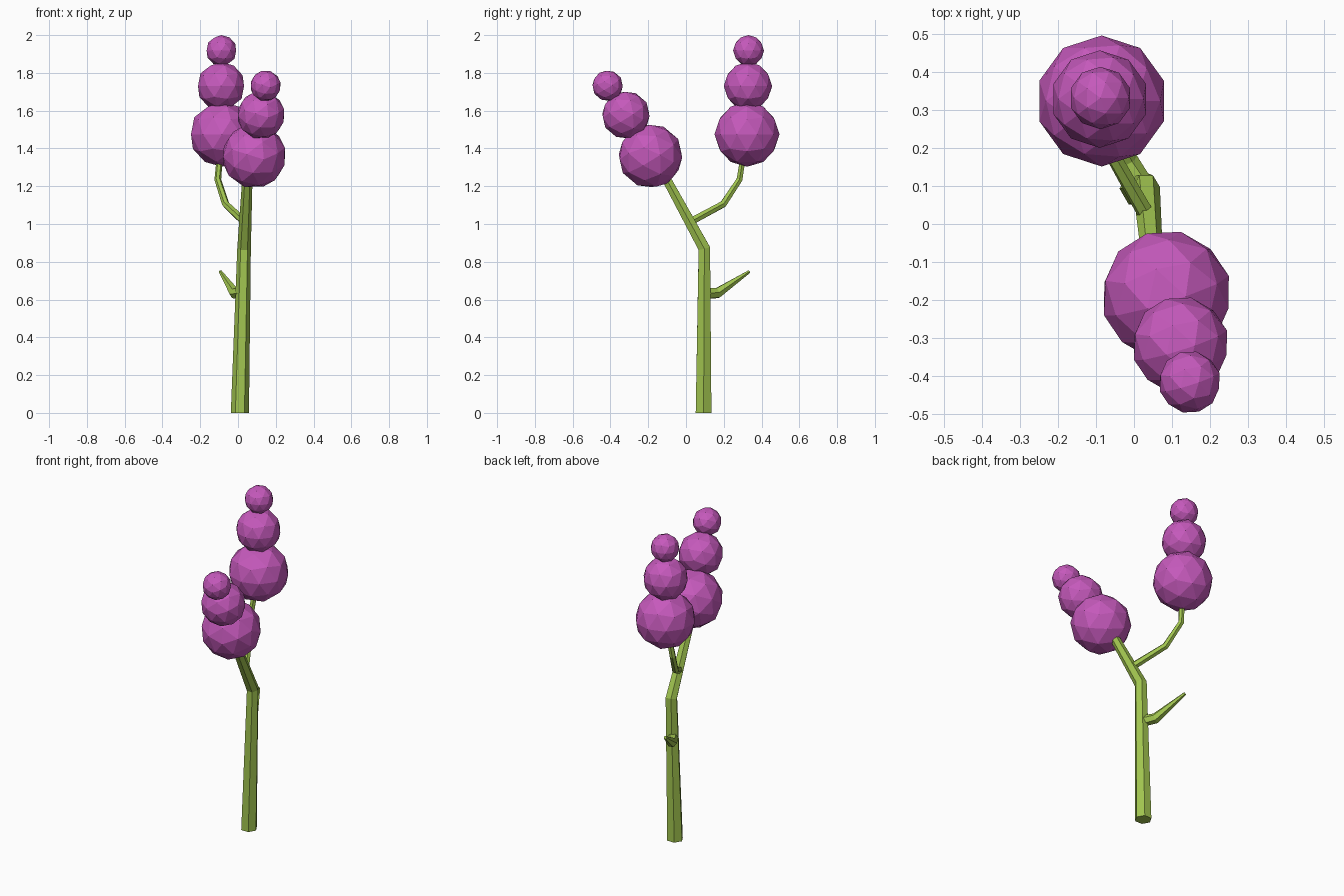
import bpy, bmesh, math
from mathutils import Vector

if "Cube" in bpy.data.objects:
    bpy.data.objects.remove(bpy.data.objects["Cube"])


def material(name, color):
    m = bpy.data.materials.new(name)
    m.diffuse_color = (*color, 1)
    m.use_nodes = True
    m.node_tree.nodes["Principled BSDF"].inputs["Base Color"].default_value = m.diffuse_color
    return m


GREEN = material("stem_green", (0.36, 0.56, 0.08))
PURPLE = material("blossom_purple", (0.56, 0.10, 0.50))


def finish(bm, name, mat):
    mesh = bpy.data.meshes.new(name)
    bm.to_mesh(mesh)
    bm.free()
    mesh.materials.append(mat)
    obj = bpy.data.objects.new(name, mesh)
    bpy.context.collection.objects.link(obj)
    return obj


def tube(name, path, sides):
    """Faceted tapering tube through (x, y, z, radius) points."""
    bm = bmesh.new()
    pts = [Vector(p[:3]) for p in path]
    rings = []
    for i, p in enumerate(pts):
        t = Vector((0, 0, 0))
        if i > 0:
            t += (p - pts[i - 1]).normalized()
        if i < len(pts) - 1:
            t += (pts[i + 1] - p).normalized()
        if i == 0 and p.z == 0:
            t = Vector((0, 0, 1))  # flat foot on the ground
        t.normalize()
        u = (Vector((1, 0, 0)) - t * t.x).normalized()
        v = t.cross(u)
        ring = []
        for k in range(sides):
            a = math.tau * k / sides
            ring.append(bm.verts.new(p + path[i][3] * (u * math.cos(a) + v * math.sin(a))))
        rings.append(ring)
    for a, b in zip(rings, rings[1:]):
        for k in range(sides):
            n = (k + 1) % sides
            bm.faces.new((a[k], a[n], b[n], b[k]))
    bm.faces.new(rings[0][::-1])
    bm.faces.new(rings[-1])
    return finish(bm, name, GREEN)


def blossom(name, balls, axis):
    """Stack of faceted balls whose poles follow the given axis."""
    turn = Vector((0, 0, 1)).rotation_difference(Vector(axis))
    for i, (x, y, z, r) in enumerate(balls):
        bm = bmesh.new()
        bmesh.ops.create_icosphere(bm, subdivisions=2, radius=r)
        obj = finish(bm, f"{name}_ball_{i + 1}", PURPLE)
        obj.location = (x, y, z)
        obj.rotation_mode = 'QUATERNION'
        obj.rotation_quaternion = turn


# Main stem, bending forward into the lower blossom
tube("main_stem", [(0.01, 0.093, 0, 0.048), (0.032, 0.097, 0.87, 0.036),
                   (0.05, -0.11, 1.25, 0.027)], 6)
# Side branch carrying the rear blossom
tube("side_branch", [(0.035, 0.02, 1.01, 0.022), (-0.065, 0.197, 1.105, 0.02),
                     (-0.107, 0.283, 1.235, 0.018), (-0.095, 0.305, 1.37, 0.016)], 6)
# Bare twig
tube("twig", [(0.02, 0.1, 0.632, 0.032), (-0.018, 0.165, 0.634, 0.03),
              (-0.093, 0.335, 0.748, 0.009)], 6)

# Blossom clusters
blossom("rear_blossom", [(-0.085, 0.323, 1.475, 0.172), (-0.09, 0.328, 1.73, 0.128),
                         (-0.088, 0.331, 1.918, 0.082)], (0, 0, 1))
blossom("front_blossom", [(0.085, -0.188, 1.36, 0.172), (0.122, -0.318, 1.577, 0.128),
                          (0.146, -0.415, 1.732, 0.082)], (0.06, -0.23, 0.37))
